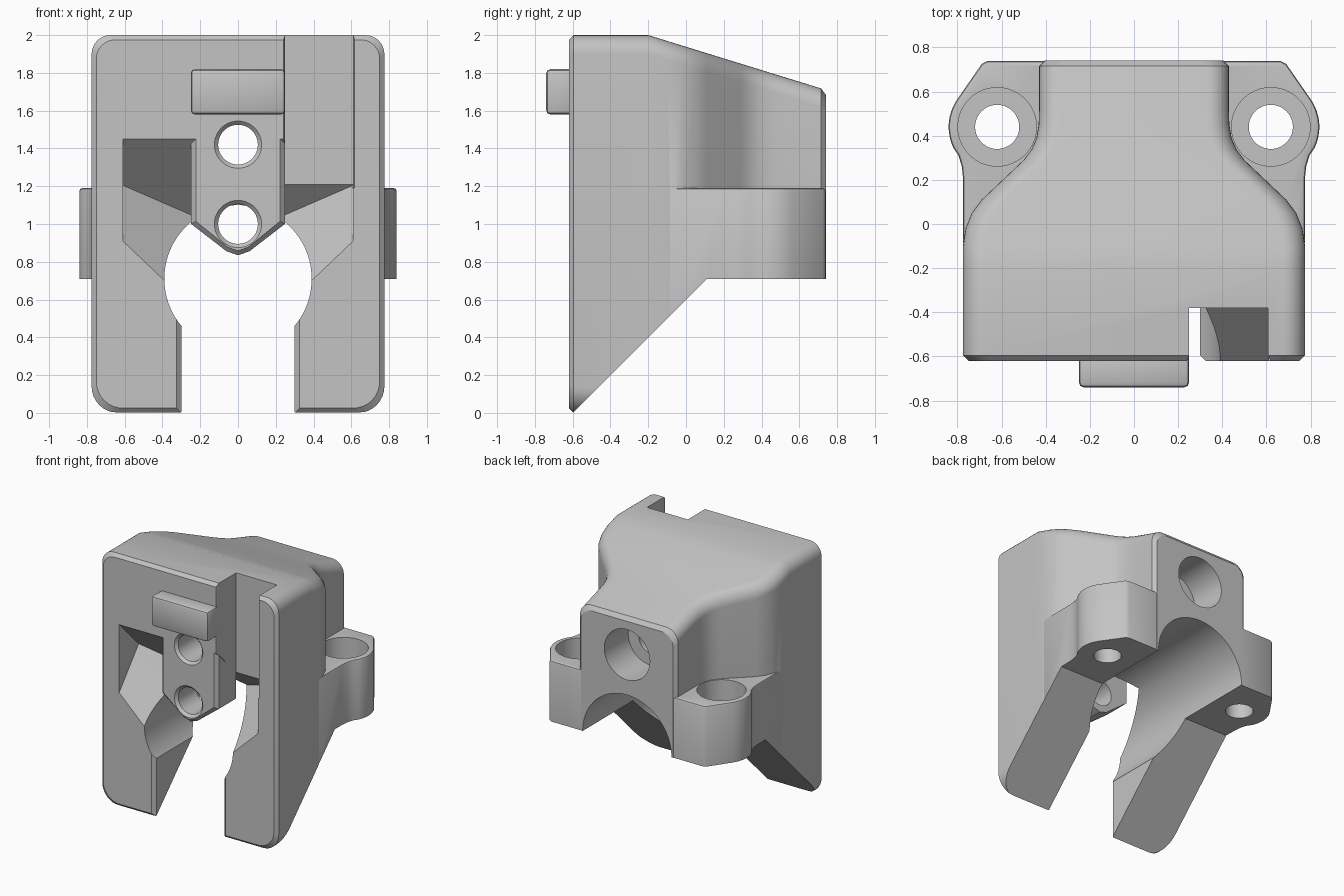
import bpy, bmesh, math

cube = bpy.data.objects.get("Cube")
if cube:
    bpy.data.objects.remove(cube, do_unlink=True)

grey = bpy.data.materials.new("plain_grey")
grey.use_nodes = True
grey.diffuse_color = (0.55, 0.55, 0.55, 1)
for node in grey.node_tree.nodes:
    if node.type == 'BSDF_PRINCIPLED':
        node.inputs["Base Color"].default_value = grey.diffuse_color


def finish(name, bm):
    bmesh.ops.recalc_face_normals(bm, faces=bm.faces)
    mesh = bpy.data.meshes.new(name)
    bm.to_mesh(mesh)
    bm.free()
    mesh.materials.append(grey)
    ob = bpy.data.objects.new(name, mesh)
    bpy.context.collection.objects.link(ob)
    return ob


def loft(name, rings):
    """Skin a row of equal-length point rings and cap both ends."""
    bm = bmesh.new()
    rows = [[bm.verts.new(p) for p in ring] for ring in rings]
    n = len(rows[0])
    for a, b in zip(rows, rows[1:]):
        for i in range(n):
            j = (i + 1) % n
            bm.faces.new((a[i], a[j], b[j], b[i]))
    bm.faces.new(rows[0])
    bm.faces.new(rows[-1])
    return finish(name, bm)


def place(axis, pts, t):
    order = {'x': lambda u, v: (t, u, v),
             'y': lambda u, v: (u, t, v),
             'z': lambda u, v: (u, v, t)}[axis]
    return [order(u, v) for u, v in pts]


def prism(name, axis, pts, a, b):
    return loft(name, [place(axis, pts, a), place(axis, pts, b)])


def arc(cx, cy, r, start, end, n):
    angles = [math.radians(start + (end - start) * i / n) for i in range(n + 1)]
    return [(cx + r * math.cos(a), cy + r * math.sin(a)) for a in angles]


def circle(cx, cy, r, n=64):
    return arc(cx, cy, r, 0, 360, n)[:-1]


def rect(x0, x1, z0, z1):
    return [(x0, z0), (x1, z0), (x1, z1), (x0, z1)]


def apply(ob, mod):
    bpy.context.view_layer.objects.active = ob
    bpy.ops.object.modifier_apply(modifier=mod.name)


def combine(ob, other, operation):
    mod = ob.modifiers.new("combine", 'BOOLEAN')
    mod.operation = operation
    mod.solver = 'EXACT'
    mod.object = other
    apply(ob, mod)
    bpy.data.objects.remove(other, do_unlink=True)


def cut(ob, other):
    combine(ob, other, 'DIFFERENCE')


def bevel(ob, width, limit):
    mod = ob.modifiers.new("edge", 'BEVEL')
    mod.width = width
    mod.segments = 2
    mod.limit_method = 'ANGLE'
    mod.angle_limit = math.radians(limit)
    apply(ob, mod)


# Main body: rounded sections that narrow and slope down towards the back
def section(y, w, inset=0):
    top = 2 - max(0, y + 0.2) * 0.3085 - inset
    low, rt, rb = inset, 0.1, 0.14
    right = (arc(w - rb, low + rb, rb, -90, 0, 8)
             + arc(w - rt, top - rt, rt, 0, 90, 8))
    return place('y', right + [(-x, z) for x, z in reversed(right)], y)


widths = [(-0.595, 0.775), (-0.2, 0.775), (-0.1, 0.775), (-0.02, 0.763),
          (0.05, 0.735), (0.11, 0.69), (0.29, 0.5), (0.34, 0.463),
          (0.39, 0.442), (0.45, 0.432), (0.52, 0.43), (0.715, 0.43)]
body = loft("body", [section(-0.62, 0.75, 0.025)]
            + [section(y, w) for y, w in widths]
            + [section(0.74, 0.405, 0.025)])

# Lower block with the two screw ears
half = ([(0.774, -0.1), (0.774, 0.2), (0.78, 0.26), (0.795, 0.31)]
        + arc(0.62, 0.44, 0.22, -25, 33, 8) + [(0.69, 0.725), (0.665, 0.738)])
ears = prism("ears", 'z', half + [(-x, y) for x, y in reversed(half)], 0.2, 1.19)
bevel(ears, 0.015, 65)
combine(body, ears, 'UNION')

# Slanted underside behind the legs
cut(body, prism("underside_cutter", 'x',
                [(-0.8, -0.2), (0.11, 0.71), (1, 0.71), (1, -0.2)], -1, 1))

# Round bore, and the gap between the legs with a chamfered front
cut(body, prism("bore_cutter", 'y', circle(0, 0.71, 0.39, 96), -1, 1))
gap = [(-0.645, 0.35), (-0.595, 0.3), (1, 0.3)]
cut(body, loft("gap_cutter",
               [place('y', rect(-w, w, -0.2, 0.5), y) for y, w in gap]))

# Front cavity that funnels back into the bore
bm = bmesh.new()
for s in (-1, 1):
    for x, y, z in [(0.61, -0.72, 1.55), (0.61, -0.72, 0.79), (0.61, -0.375, 1.205),
                    (0.2, -0.72, 0.4), (0.2, -0.197, 1.027)]:
        bm.verts.new((s * x, y, z))
bmesh.ops.convex_hull(bm, input=bm.verts)
cut(body, finish("cavity_cutter", bm))

# Pointed centre panel, chamfered at the front
outline = [(-0.248, 1.6), (-0.248, 1.0), (-0.06, 0.855), (0, 0.835),
           (0.06, 0.855), (0.248, 1.0), (0.248, 1.6)]
small = [(x * 0.9, 1.3 + (z - 1.3) * 0.95) for x, z in outline]
panel = loft("panel", [place('y', small, -0.62), place('y', outline, -0.595),
                       place('y', outline, -0.38)])
combine(body, panel, 'UNION')

# Slot open to the top on the model's left
slot = [(-0.645, 0.05), (-0.595, 0), (-0.38, 0)]
cut(body, loft("slot_cutter",
               [place('y', rect(0.25 - e * 0.4, 0.608 + e * 0.4, 1.19, 2.2), y)
                for y, e in slot]))

# Two front holes with chamfered rims
for z, end in ((1.42, 1), (1.0, -0.1)):
    cut(body, loft("hole_cutter",
                   [place('y', circle(0, z, r, 48), y) for y, r in
                    ((-0.645, 0.15), (-0.6, 0.105), (end, 0.105))]))

# Wide recess at the back of the upper hole
cut(body, prism("recess_cutter", 'y', circle(0, 1.42, 0.2), 0.44, 1))

# Ear holes with wide recesses on top
for s in (-1, 1):
    cut(body, prism("ear_hole_cutter", 'z', circle(s * 0.62, 0.44, 0.1, 48), 0.5, 1.3))
    cut(body, prism("ear_recess_cutter", 'z', circle(s * 0.62, 0.44, 0.178), 0.92, 1.35))

# Raised bar on the front
bar = prism("front_bar", 'y', rect(-0.25, 0.25, 1.58, 1.82), -0.74, -0.58)
bevel(bar, 0.022, 40)

for ob in (body, bar):
    bpy.ops.object.select_all(action='DESELECT')
    ob.select_set(True)
    bpy.context.view_layer.objects.active = ob
    bpy.ops.object.shade_smooth_by_angle(angle=math.radians(30))
